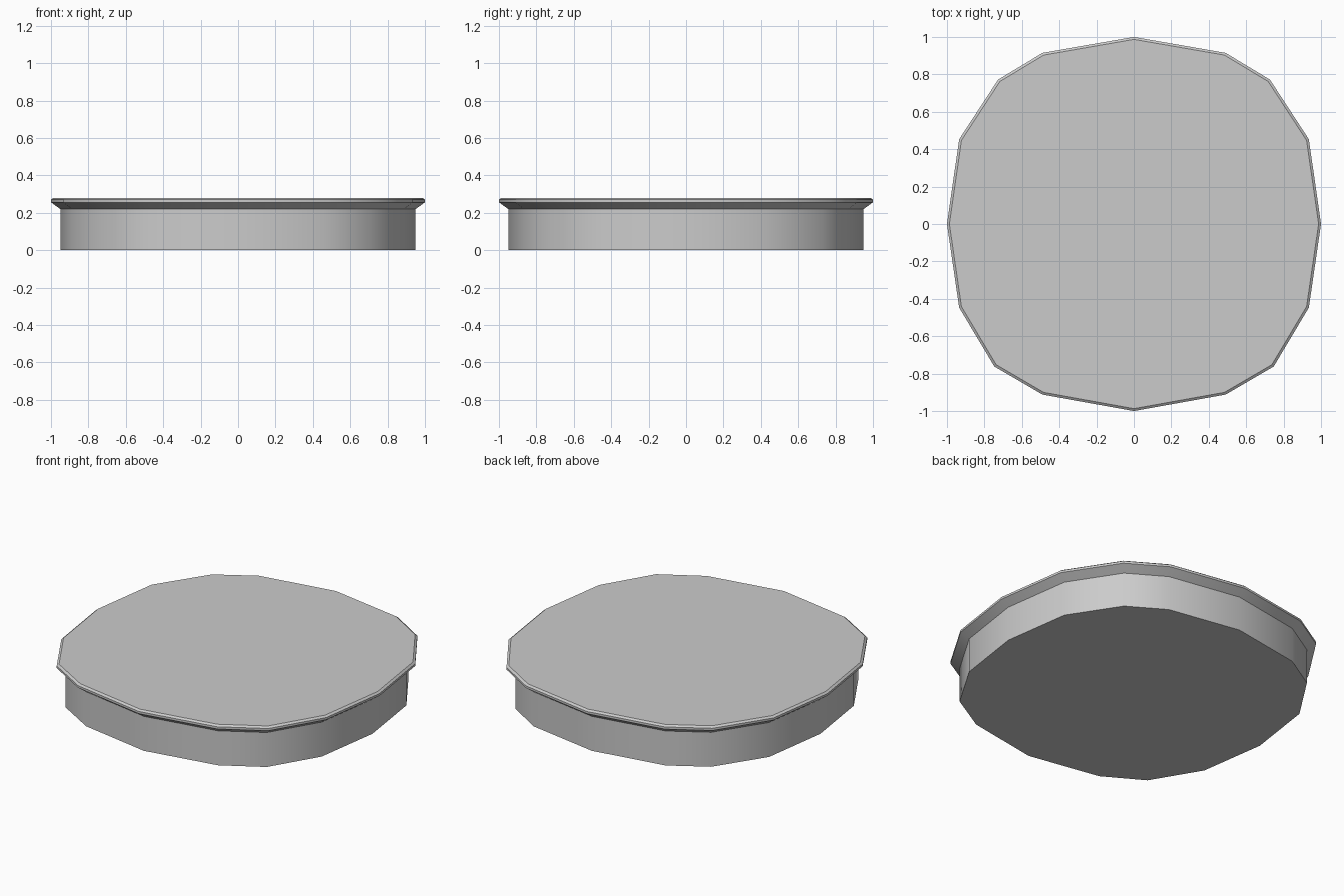
import bpy, bmesh, math

if "Cube" in bpy.data.objects:
    bpy.data.objects.remove(bpy.data.objects["Cube"])

# Right half of the rounded-square outline, from back tip to front tip
half = [(0, 1), (0.49, 0.915), (0.727, 0.772), (0.935, 0.453), (1, 0),
        (0.935, -0.447), (0.747, -0.762), (0.49, -0.912), (0, -1)]
outline = half + [(-x, y) for x, y in reversed(half[1:-1])]
outline.reverse()  # counter-clockwise


def stacked_rings(name, rings):
    """Solid made of the outline repeated at (scale, height) steps."""
    bm = bmesh.new()
    loops = [[bm.verts.new((x * s, y * s, z)) for x, y in outline] for s, z in rings]
    n = len(outline)
    for a, b in zip(loops, loops[1:]):
        for i in range(n):
            j = (i + 1) % n
            bm.faces.new((a[i], a[j], b[j], b[i]))
    bm.faces.new(loops[-1])
    bm.faces.new(list(reversed(loops[0])))
    bmesh.ops.recalc_face_normals(bm, faces=bm.faces)
    mesh = bpy.data.meshes.new(name)
    bm.to_mesh(mesh)
    bm.free()
    obj = bpy.data.objects.new(name, mesh)
    bpy.context.collection.objects.link(obj)
    bpy.context.view_layer.objects.active = obj
    obj.select_set(True)
    bpy.ops.object.shade_smooth_by_angle(angle=math.radians(32))
    obj.select_set(False)
    return obj


# Straight body, flared underside, thin rim and bevelled flat top
stacked_rings("round_base", [(0.95, 0), (0.95, 0.22), (1.0, 0.256),
                             (1.0, 0.27), (0.987, 0.28)])
